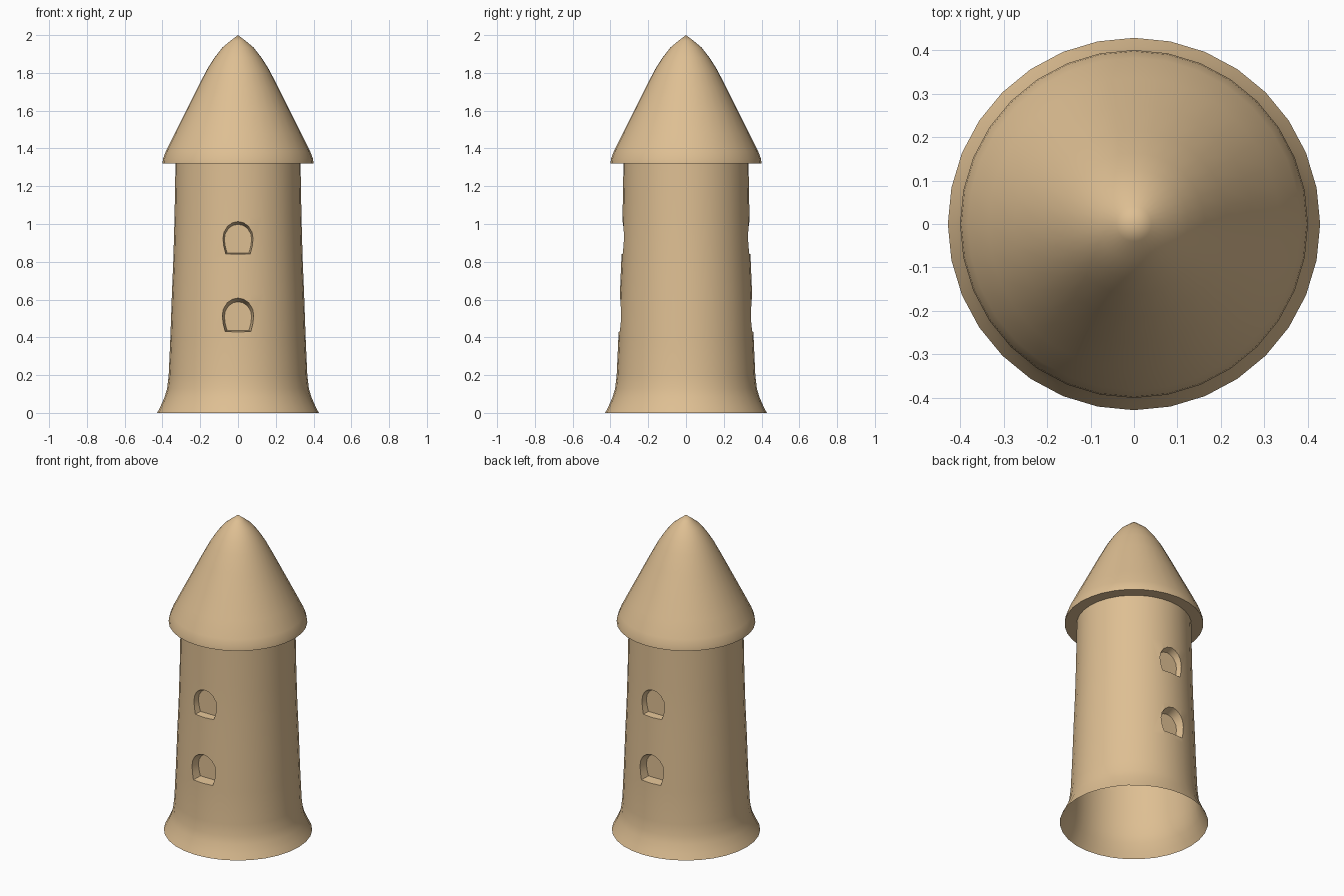
import bpy, bmesh, math

if "Cube" in bpy.data.objects:
    bpy.data.objects.remove(bpy.data.objects["Cube"])

SIDES = 32

# Shared sandy material
sand = bpy.data.materials.new("sand")
sand.diffuse_color = (0.73, 0.52, 0.29, 1)
sand.use_nodes = True
sand.node_tree.nodes["Principled BSDF"].inputs["Base Color"].default_value = sand.diffuse_color


def add_object(name, bm):
    bmesh.ops.recalc_face_normals(bm, faces=bm.faces)
    mesh = bpy.data.meshes.new(name)
    bm.to_mesh(mesh)
    bm.free()
    obj = bpy.data.objects.new(name, mesh)
    bpy.context.collection.objects.link(obj)
    return obj


def activate(obj):
    bpy.ops.object.select_all(action='DESELECT')
    obj.select_set(True)
    bpy.context.view_layer.objects.active = obj


def lathe(name, profile, caps=False):
    """Revolve (radius, z) points; radius 0 closes to a point."""
    bm = bmesh.new()
    rings = []
    for r, z in profile:
        if r == 0:
            rings.append([bm.verts.new((0, 0, z))] * SIDES)
        else:
            rings.append([bm.verts.new((r * math.cos(math.tau * i / SIDES),
                                        r * math.sin(math.tau * i / SIDES), z))
                          for i in range(SIDES)])
    for a, b in zip(rings, rings[1:]):
        for i in range(SIDES):
            j = (i + 1) % SIDES
            quad = list(dict.fromkeys((a[i], a[j], b[j], b[i])))
            bm.faces.new(quad)
    if caps:
        bm.faces.new(rings[0])
        bm.faces.new(rings[-1])
    return add_object(name, bm)


def window_cutter(z0, side):
    """Arched, inward-tapering block that cuts one window recess."""
    half = [(0.068, 0), (0.079, 0.04), (0.085, 0.085), (0.079, 0.121),
            (0.058, 0.154), (0.031, 0.172)]
    arch = half + [(0, 0.178)] + [(-x, z) for x, z in reversed(half)]
    bm = bmesh.new()
    loops = []
    for depth, s in ((0.295, 0.85), (0.405, 1.15)):
        loops.append([bm.verts.new((x * s, side * depth, z0 + 0.045 + (z - 0.045) * s))
                      for x, z in arch])
    back, front = loops
    n = len(arch)
    bm.faces.new(back)
    bm.faces.new(front)
    for i in range(n):
        j = (i + 1) % n
        bm.faces.new((back[i], back[j], front[j], front[i]))
    return add_object("window_cutter", bm)


# Tower wall with flared foot
wall = lathe("tower_wall", [
    (0.428, 0), (0.41, 0.035), (0.388, 0.085), (0.375, 0.13), (0.367, 0.20),
    (0.358, 0.40), (0.350, 0.63), (0.342, 0.82), (0.336, 1.04), (0.331, 1.32)],
    caps=True)

# Window recesses, two on the front and two on the back
for side in (-1, 1):
    for z0 in (0.43, 0.84):
        cutter = window_cutter(z0, side)
        mod = wall.modifiers.new("window", 'BOOLEAN')
        mod.operation = 'DIFFERENCE'
        mod.solver = 'EXACT'
        mod.object = cutter
        activate(wall)
        bpy.ops.object.modifier_apply(modifier=mod.name)
        bpy.data.objects.remove(cutter)

# Open the hollow tower at its foot and under the roof
bm = bmesh.new()
bm.from_mesh(wall.data)
ends = [f for f in bm.faces
        if all(v.co.z < 0.001 for v in f.verts) or all(v.co.z > 1.319 for v in f.verts)]
bmesh.ops.delete(bm, geom=ends, context='FACES')
bm.to_mesh(wall.data)
bm.free()

# Pointed roof with a flat underside ring
roof = lathe("roof", [
    (0.331, 1.32), (0.40, 1.32), (0.397, 1.345), (0.382, 1.385), (0.335, 1.48),
    (0.275, 1.60), (0.215, 1.72), (0.163, 1.82), (0.125, 1.88),
    (0.082, 1.935), (0.04, 1.97), (0, 2.0)])

for obj in (wall, roof):
    obj.data.materials.clear()
    obj.data.materials.append(sand)
    activate(obj)
    bpy.ops.object.shade_smooth_by_angle(angle=math.radians(35))
